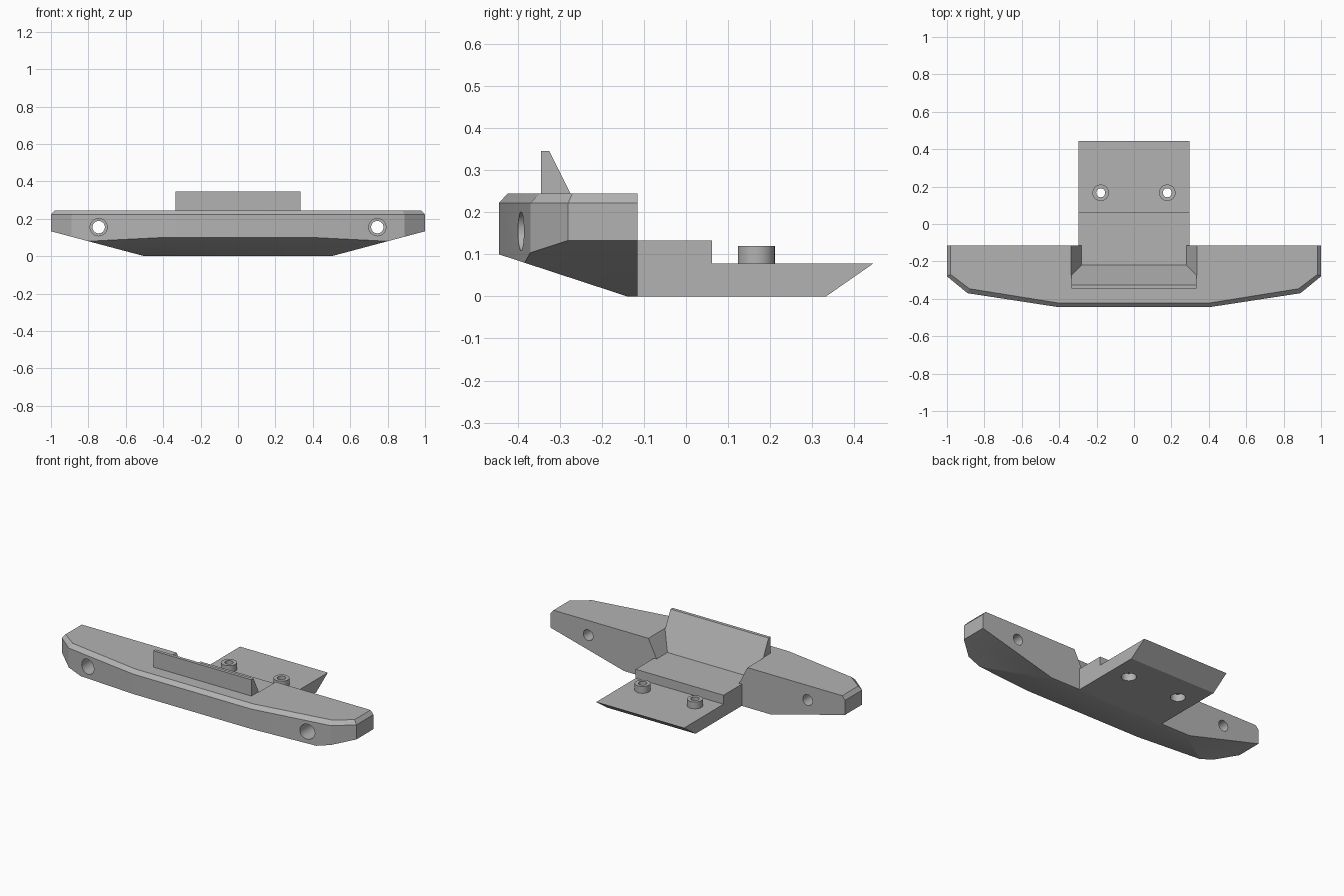
import bpy
import bmesh
from math import radians, pi
from mathutils import Matrix, Vector

if "Cube" in bpy.data.objects:
    bpy.data.objects.remove(bpy.data.objects["Cube"], do_unlink=True)

grey = bpy.data.materials.new("plain grey")
grey.use_nodes = True
grey.diffuse_color = (0.45, 0.45, 0.45, 1)
grey.node_tree.nodes["Principled BSDF"].inputs["Base Color"].default_value = (0.45, 0.45, 0.45, 1)


def finish(name, bm):
    bmesh.ops.recalc_face_normals(bm, faces=bm.faces[:])
    mesh = bpy.data.meshes.new(name)
    bm.to_mesh(mesh)
    bm.free()
    mesh.materials.append(grey)
    ob = bpy.data.objects.new(name, mesh)
    bpy.context.collection.objects.link(ob)
    return ob


def extrude_x(name, profile, half):
    """Extrude a (y, z) profile across the width."""
    bm = bmesh.new()
    face = bm.faces.new([bm.verts.new((-half, y, z)) for y, z in profile])
    out = bmesh.ops.extrude_face_region(bm, geom=[face])
    moved = [v for v in out["geom"] if isinstance(v, bmesh.types.BMVert)]
    bmesh.ops.translate(bm, verts=moved, vec=(2 * half, 0, 0))
    return finish(name, bm)


def cylinder(name, start, end, radius):
    a, b = Vector(start), Vector(end)
    bm = bmesh.new()
    turn = (b - a).to_track_quat("Z", "Y").to_matrix().to_4x4()
    bmesh.ops.create_cone(bm, cap_ends=True, segments=40, radius1=radius, radius2=radius,
                          depth=(b - a).length, matrix=Matrix.Translation((a + b) / 2) @ turn)
    return finish(name, bm)


def boolean(ob, tool, operation="DIFFERENCE"):
    mod = ob.modifiers.new("cut", "BOOLEAN")
    mod.operation, mod.object, mod.solver = operation, tool, "EXACT"
    bpy.context.view_layer.objects.active = ob
    bpy.ops.object.modifier_apply(modifier=mod.name)
    bpy.data.objects.remove(tool, do_unlink=True)


def smooth(ob):
    bpy.ops.object.select_all(action="DESELECT")
    ob.select_set(True)
    bpy.context.view_layer.objects.active = ob
    bpy.ops.object.shade_smooth_by_angle(angle=radians(20))


# Bumper body: swept-back outline with a chamfered top edge
BACK = -0.115
lower = [(1, BACK), (1, -0.28), (0.89, -0.37), (0.4, -0.445)]
upper = [(0.98, BACK), (0.98, -0.27), (0.88, -0.346), (0.4, -0.423)]


def mirrored(half):
    return half + [(-x, y) for x, y in reversed(half)]


bm = bmesh.new()
rings = [[bm.verts.new((x, y, z)) for x, y in mirrored(outline)]
         for outline, z in ((lower, 0), (lower, 0.222), (upper, 0.245))]
for r0, r1 in zip(rings, rings[1:]):
    for i in range(len(r0)):
        j = (i + 1) % len(r0)
        bm.faces.new((r0[i], r0[j], r1[j], r1[i]))
bm.faces.new(rings[0])
bm.faces.new(rings[-1])

# Sloped underside: one cut at the front and one at each end
for point, normal in (((0, -0.14, 0), (0, -0.1, -0.305)),
                      ((0.5, 0, 0), (0.133, 0, -0.5)),
                      ((-0.5, 0, 0), (-0.133, 0, -0.5))):
    geom = bm.verts[:] + bm.edges[:] + bm.faces[:]
    bmesh.ops.bisect_plane(bm, geom=geom, dist=1e-5, plane_co=point,
                           plane_no=Vector(normal).normalized(), clear_outer=True)
    bmesh.ops.holes_fill(bm, edges=[e for e in bm.edges if e.is_boundary], sides=0)
body = finish("bumper_body", bm)

# Pocket with sloping walls behind the upright plate
bm = bmesh.new()
for z in (0.133, 0.265):
    flare = (z - 0.133) / 2
    for x in (-0.28 - flare, 0.28 + flare):
        bm.verts.new((x, -0.22 - flare, z))
        bm.verts.new((x, 0, z))
bmesh.ops.convex_hull(bm, input=bm.verts[:])
boolean(body, finish("pocket_cutter", bm))

# Stepped round holes through the bumper ends
for x in (-0.745, 0.745):
    boolean(body, cylinder("hole_cutter", (x, -0.6, 0.155), (x, 0, 0.155), 0.033))
    boolean(body, cylinder("hole_cutter", (x, -0.6, 0.155), (x, -0.2, 0.155), 0.046))
smooth(body)

# Upright plate with a sloping back
extrude_x("upright_plate", [(-0.345, 0.245), (-0.345, 0.345), (-0.325, 0.345), (-0.275, 0.245)], 0.333)

# Stepped mounting bracket with screw posts and recessed holes
bracket = extrude_x("mounting_bracket", [(BACK, 0), (0.333, 0), (0.445, 0.078), (0.062, 0.078),
                                         (0.062, 0.133), (BACK, 0.133)], 0.298)
for x in (-0.178, 0.178):
    y = 0.167
    boolean(bracket, cylinder("post", (x, y, 0.05), (x, y, 0.12), 0.044), "UNION")
    boolean(bracket, cylinder("screw_cutter", (x, y, -0.1), (x, y, 0.2), 0.024))
    boolean(bracket, cylinder("recess_cutter", (x, y, -0.1), (x, y, 0.045), 0.042))
smooth(bracket)
